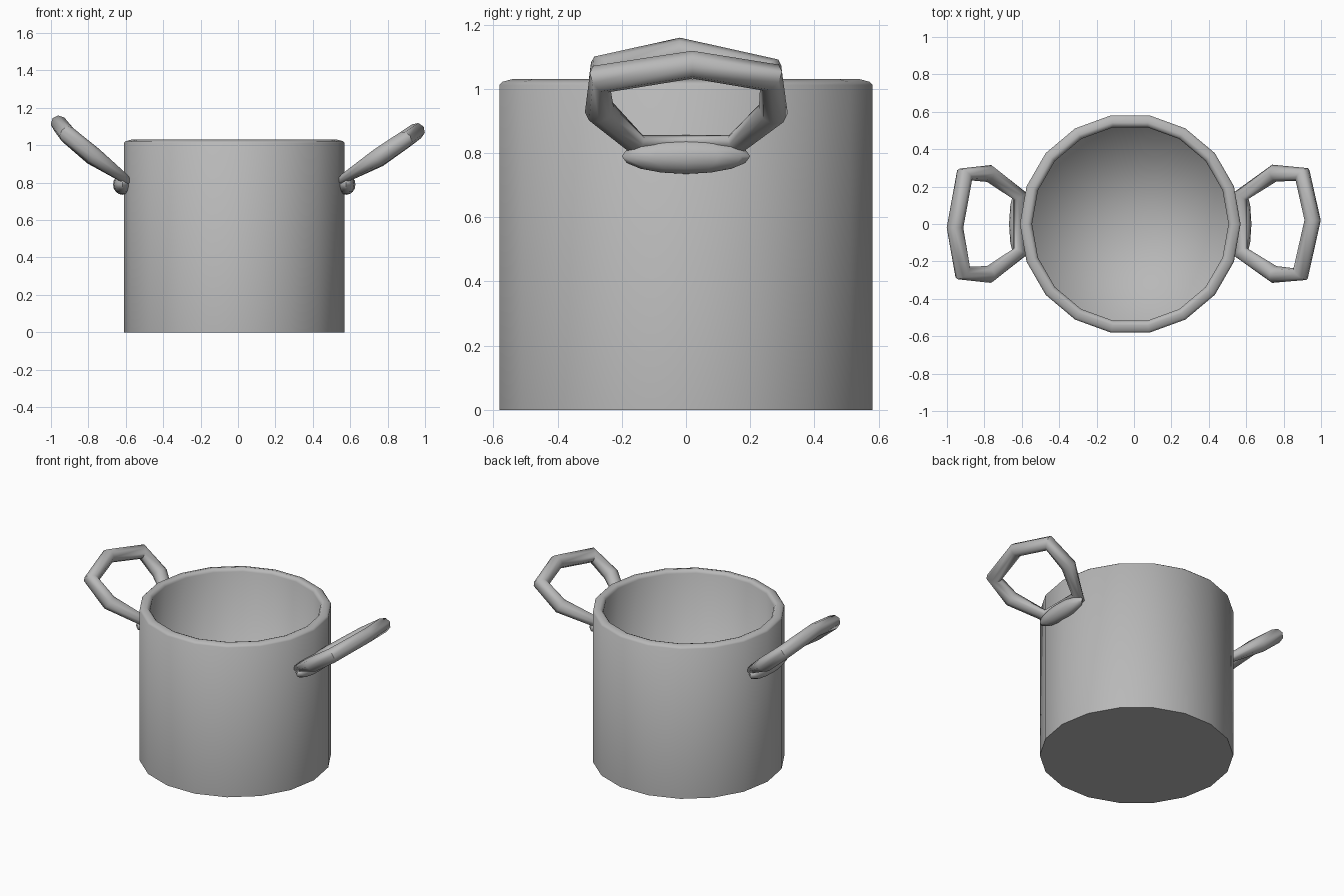
import bpy, bmesh
from math import pi, sin, cos, radians
from mathutils import Vector

if "Cube" in bpy.data.objects:
    bpy.data.objects.remove(bpy.data.objects["Cube"])

SIDES = 18
CX = -0.02

metal = bpy.data.materials.new("dark_grey_metal")
metal.diffuse_color = (0.48, 0.48, 0.48, 1)
metal.use_nodes = True
metal.node_tree.nodes["Principled BSDF"].inputs["Base Color"].default_value = metal.diffuse_color


def make_object(name, bm, angle):
    bmesh.ops.recalc_face_normals(bm, faces=bm.faces)
    mesh = bpy.data.meshes.new(name)
    bm.to_mesh(mesh)
    bm.free()
    mesh.materials.append(metal)
    ob = bpy.data.objects.new(name, mesh)
    bpy.context.collection.objects.link(ob)
    bpy.ops.object.select_all(action='DESELECT')
    ob.select_set(True)
    bpy.context.view_layer.objects.active = ob
    bpy.ops.object.shade_smooth_by_angle(angle=radians(angle))
    return ob


def bridge(bm, a, b):
    n = len(a)
    for i in range(n):
        j = (i + 1) % n
        bm.faces.new((a[i], a[j], b[j], b[i]))


def lathe(name, profile):
    bm = bmesh.new()
    rings = [[bm.verts.new((CX + r * cos(2 * pi * i / SIDES), r * sin(2 * pi * i / SIDES), z))
              for i in range(SIDES)] for r, z in profile]
    for a, b in zip(rings, rings[1:]):
        bridge(bm, a, b)
    bm.faces.new(rings[0])
    # floor as a fan, shaded smoothly into the wall
    centre = bm.verts.new((CX, 0, profile[-1][1]))
    last = rings[-1]
    for i in range(SIDES):
        bm.faces.new((last[i], last[(i + 1) % SIDES], centre))
    ob = make_object(name, bm, 95)
    # keep the outer bottom edge crisp
    mesh = ob.data
    for e in mesh.edges:
        if all(mesh.vertices[v].co.z < 0.001 for v in e.vertices):
            e.use_edge_sharp = True
    return ob


def handle(name, points, sections):
    """Closed tube: in-plane and across-plane radius for each path point."""
    pts = [Vector(p) for p in points]
    n = len(pts)
    slope = (pts[0] - (pts[3] + pts[4]) / 2)
    normal = slope.cross(Vector((0, 1, 0))).normalized()
    bm = bmesh.new()
    rings = []
    for i, p in enumerate(pts):
        tangent = (pts[(i + 1) % n] - pts[i - 1]).normalized()
        side = tangent.cross(normal).normalized()
        a, b = sections[i]
        rings.append([bm.verts.new(p + side * a * cos(k * pi / 4) + normal * b * sin(k * pi / 4))
                      for k in range(8)])
    for i in range(n):
        bridge(bm, rings[i], rings[(i + 1) % n])
    return make_object(name, bm, 60)


def lug(name, x):
    bm = bmesh.new()
    bmesh.ops.create_uvsphere(bm, u_segments=12, v_segments=8, radius=1)
    for v in bm.verts:
        v.co = Vector((x + v.co.x * 0.05, v.co.y * 0.2, 0.79 + v.co.z * 0.055))
    return make_object(name, bm, 60)


# Pot: outer wall, rounded rim, inner wall and floor
lathe("pot_body", [(0.59, 0), (0.59, 1.012), (0.58, 1.022), (0.55, 1.03),
                   (0.535, 1.025), (0.525, 1.01), (0.525, 0.065)])

# Handles: seven-sided tilted loops, each with a mounting lug
sections = [(0.045, 0.044), (0.048, 0.046), (0.047, 0.048), (0.046, 0.026),
            (0.046, 0.026), (0.047, 0.048), (0.048, 0.046)]
handle("right_handle", [(0.955, 0.02, 1.075), (0.9, 0.265, 1.035), (0.75, 0.272, 0.93),
                        (0.57, 0.15, 0.825), (0.57, -0.15, 0.825),
                        (0.75, -0.27, 0.935), (0.89, -0.268, 1.03)], sections)
handle("left_handle", [(-0.957, -0.02, 1.115), (-0.915, -0.262, 1.06), (-0.775, -0.27, 0.945),
                       (-0.61, -0.15, 0.825), (-0.61, 0.15, 0.825),
                       (-0.775, 0.27, 0.94), (-0.905, 0.265, 1.05)], sections)
lug("right_lug", 0.578)
lug("left_lug", -0.618)
